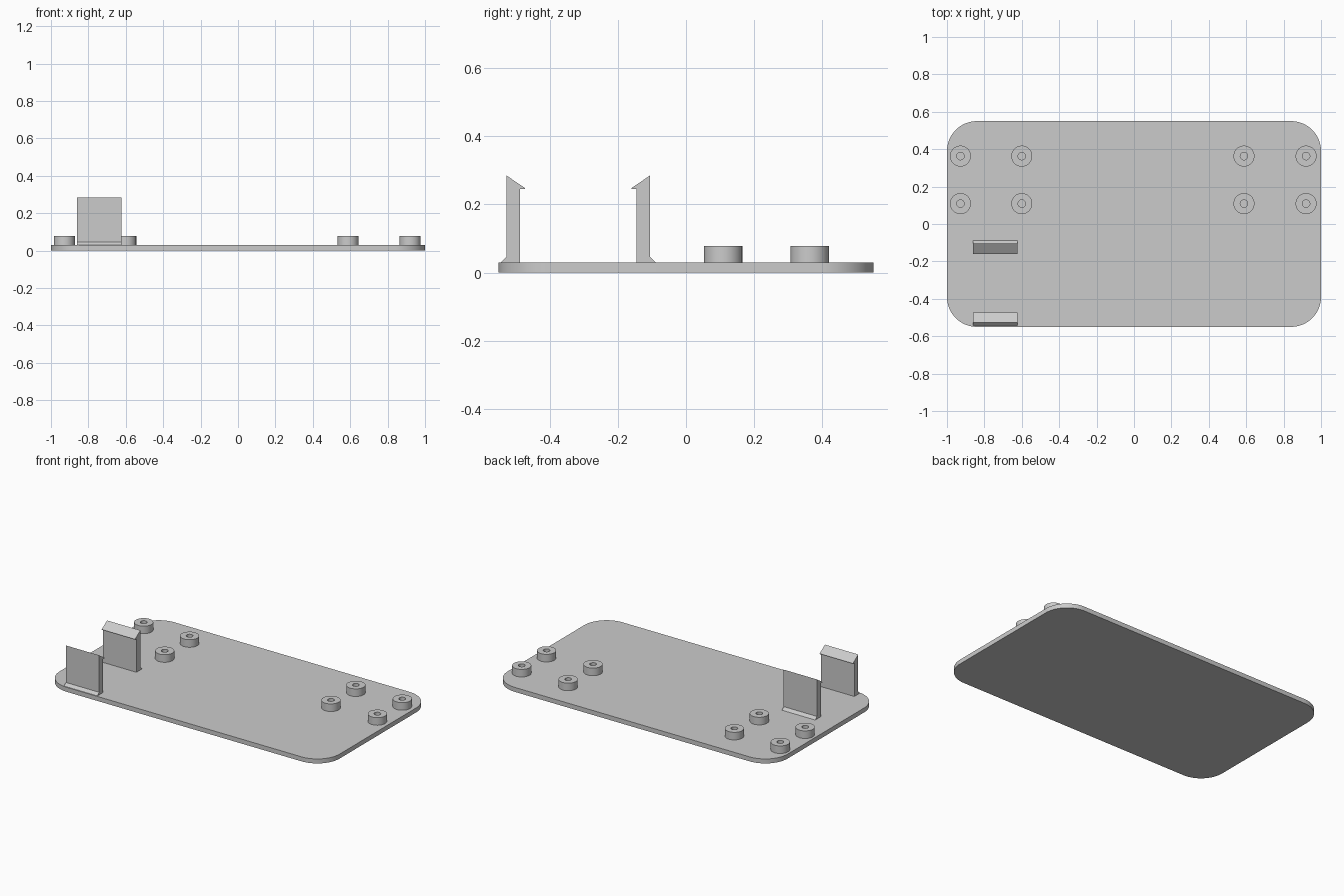
import bpy, bmesh, math

if "Cube" in bpy.data.objects:
    bpy.data.objects.remove(bpy.data.objects["Cube"])

PLATE_TOP = 0.029
grey = bpy.data.materials.new("light_grey")
grey.diffuse_color = (0.6, 0.6, 0.6, 1)
grey.use_nodes = True
grey.node_tree.nodes["Principled BSDF"].inputs["Base Color"].default_value = grey.diffuse_color


def finish(bm, name, smooth=False):
    bmesh.ops.recalc_face_normals(bm, faces=bm.faces)
    mesh = bpy.data.meshes.new(name)
    bm.to_mesh(mesh)
    bm.free()
    mesh.materials.append(grey)
    ob = bpy.data.objects.new(name, mesh)
    bpy.context.collection.objects.link(ob)
    if smooth:
        bpy.ops.object.select_all(action='DESELECT')
        ob.select_set(True)
        bpy.context.view_layer.objects.active = ob
        bpy.ops.object.shade_smooth_by_angle(angle=math.radians(30))
    return ob


def prism(name, points, offset, smooth=False):
    """Extrude a closed outline of 3D points along an offset."""
    bm = bmesh.new()
    face = bm.faces.new([bm.verts.new(p) for p in points])
    ext = bmesh.ops.extrude_face_region(bm, geom=[face], use_keep_orig=True)
    moved = [v for v in ext["geom"] if isinstance(v, bmesh.types.BMVert)]
    bmesh.ops.translate(bm, vec=offset, verts=moved)
    return finish(bm, name, smooth)


def boss(name, x, y, outer=0.056, inner=0.02, top=0.078, n=48):
    """Hollow screw boss: spun rectangular ring."""
    profile = [(outer, PLATE_TOP), (outer, top), (inner, top), (inner, PLATE_TOP)]
    bm = bmesh.new()
    rings = []
    for i in range(n):
        a = 2 * math.pi * i / n
        rings.append([bm.verts.new((x + r * math.cos(a), y + r * math.sin(a), z))
                      for r, z in profile])
    for i in range(n):
        a, b = rings[i], rings[(i + 1) % n]
        for k in range(3):
            bm.faces.new((a[k], b[k], b[k + 1], a[k + 1]))
    return finish(bm, name, True)


# Base plate with rounded corners
R, SEG = 0.16, 16
outline = []
for q, (sx, sy) in enumerate([(1, 1), (-1, 1), (-1, -1), (1, -1)]):
    for i in range(SEG + 1):
        a = math.pi / 2 * (q + i / SEG)
        outline.append((sx * (1 - R) + R * math.cos(a),
                        sy * (0.55 - R) + R * math.sin(a), 0))
prism("base_plate", outline, (0, 0, PLATE_TOP), True)

# Screw bosses in two groups of four
for i, x in enumerate((-0.928, -0.6, 0.588, 0.92)):
    for j, y in enumerate((0.109, 0.363)):
        boss(f"screw_boss_{i}_{j}", x, y)

# Facing snap clips: wall, hooked tip and chamfered foot
clip = [(-0.017, PLATE_TOP), (0, 0.046), (0, 0.285), (0.055, 0.248),
        (0.055, 0.245), (0.04, 0.245), (0.04, PLATE_TOP)]
for name, y0, s in (("front_snap_clip", -0.527, 1), ("rear_snap_clip", -0.105, -1)):
    prism(name, [(-0.862, y0 + s * y, z) for y, z in clip], (0.238, 0, 0))
